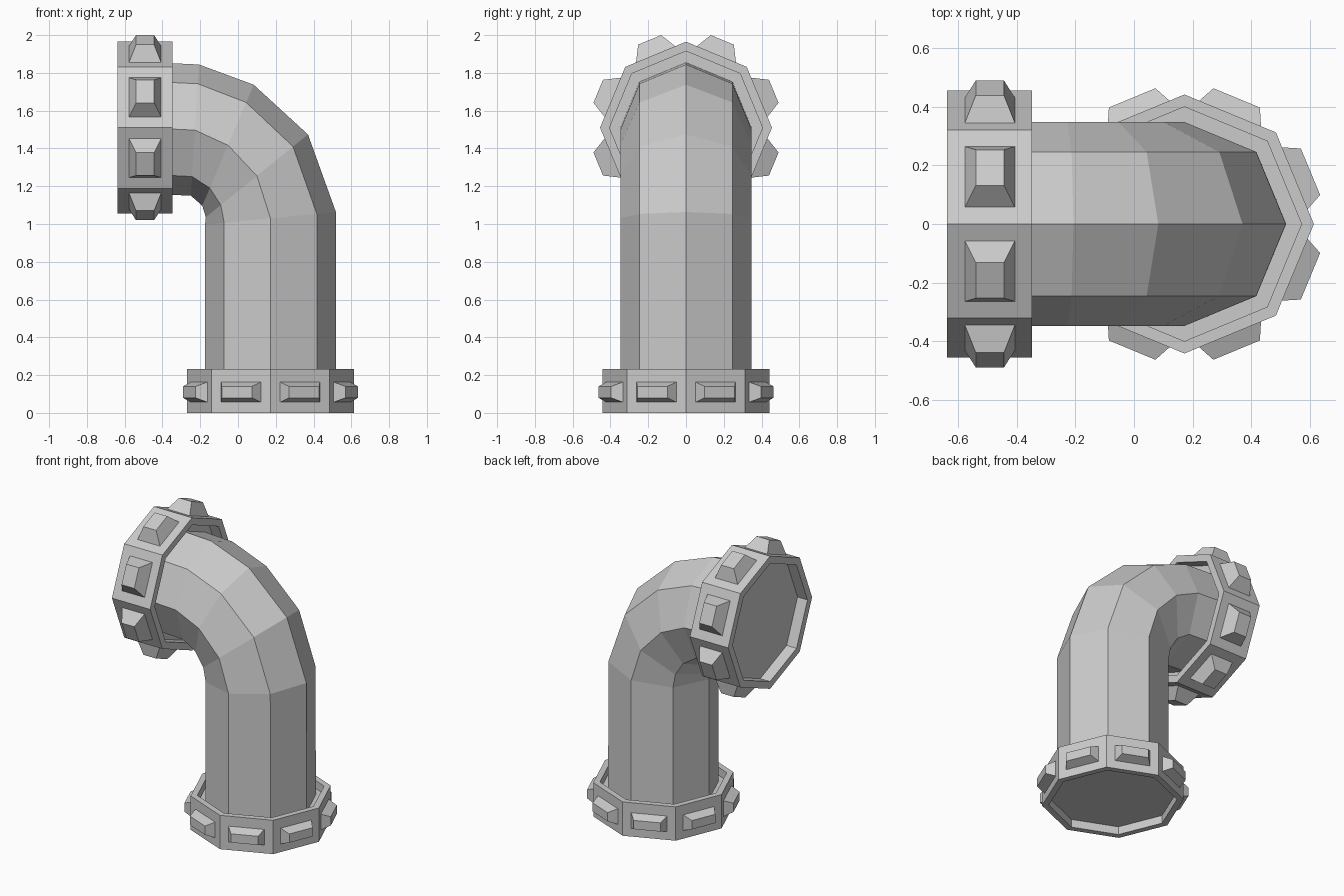
import bpy, bmesh, math
from mathutils import Matrix, Vector

if "Cube" in bpy.data.objects:
    bpy.data.objects.remove(bpy.data.objects["Cube"])

SIDES = 8


def skin(bm, rings):
    """Bridge successive vertex loops with quads and cap both ends."""
    loops = [[bm.verts.new(p) for p in ring] for ring in rings]
    n = len(loops[0])
    for a, b in zip(loops, loops[1:]):
        for i in range(n):
            j = (i + 1) % n
            bm.faces.new((a[i], a[j], b[j], b[i]))
    bm.faces.new(loops[0][::-1])
    bm.faces.new(loops[-1])


def finish(name, bm, matrix=Matrix()):
    bmesh.ops.recalc_face_normals(bm, faces=bm.faces)
    mesh = bpy.data.meshes.new(name)
    bm.to_mesh(mesh)
    bm.free()
    obj = bpy.data.objects.new(name, mesh)
    obj.matrix_world = matrix
    bpy.context.collection.objects.link(obj)
    return obj


def octagon(r, z):
    return [Vector((r * math.cos(math.tau * i / SIDES),
                    r * math.sin(math.tau * i / SIDES), z)) for i in range(SIDES)]


def collar(name, matrix, r_out, r_in, height, recess):
    """Octagonal collar with a shallow recess at each end."""
    bm = bmesh.new()
    profile = [(r_in, recess), (r_in, 0), (r_out, 0),
               (r_out, height), (r_in, height), (r_in, height - recess)]
    skin(bm, [octagon(r, z) for r, z in profile])
    return finish(name, bm, matrix)


def studs(name, matrix, mid, inner, outer, base, top):
    """One tapered block on every collar face; base/top = half (tangent, axial)."""
    bm = bmesh.new()
    for k in range(SIDES):
        rot = Matrix.Rotation(math.tau * (k + 0.5) / SIDES, 3, 'Z')
        rings = []
        for r, (t, a) in ((inner, base), (outer, top)):
            rings.append([rot @ Vector((r, sy * t, mid + sz * a))
                          for sy, sz in ((-1, -1), (1, -1), (1, 1), (-1, 1))])
        skin(bm, rings)
    return finish(name, bm, matrix)


# Bent pipe: centre x, centre z, tilt of the cross-section in degrees
path = [(0.172, 0.10, 0), (0.172, 1.03, 5.5), (0.10, 1.255, 39),
        (-0.053, 1.417, 67), (-0.228, 1.497, 86.5), (-0.50, 1.51, 90)]
bm = bmesh.new()
rings = []
for x, z, tilt in path:
    m = Matrix.Translation((x, 0, z)) @ Matrix.Rotation(-math.radians(tilt), 4, 'Y')
    rings.append([m @ p for p in octagon(0.348, 0)])
skin(bm, rings)
finish("bent_pipe", bm)

# Lower collar and its studs
low = Matrix.Translation((0.172, 0, 0))
collar("lower_collar", low, 0.442, 0.40, 0.232, 0.055)
studs("lower_collar_studs", low, 0.11, 0.40, 0.466, (0.118, 0.057), (0.086, 0.03))

# Upper collar and its studs, axis along x
high = Matrix.Translation((-0.638, 0, 1.51)) @ Matrix.Rotation(math.pi / 2, 4, 'Y')
collar("upper_collar", high, 0.455, 0.405, 0.29, 0.075)
studs("upper_collar_studs", high, 0.146, 0.41, 0.503, (0.118, 0.09), (0.066, 0.048))
